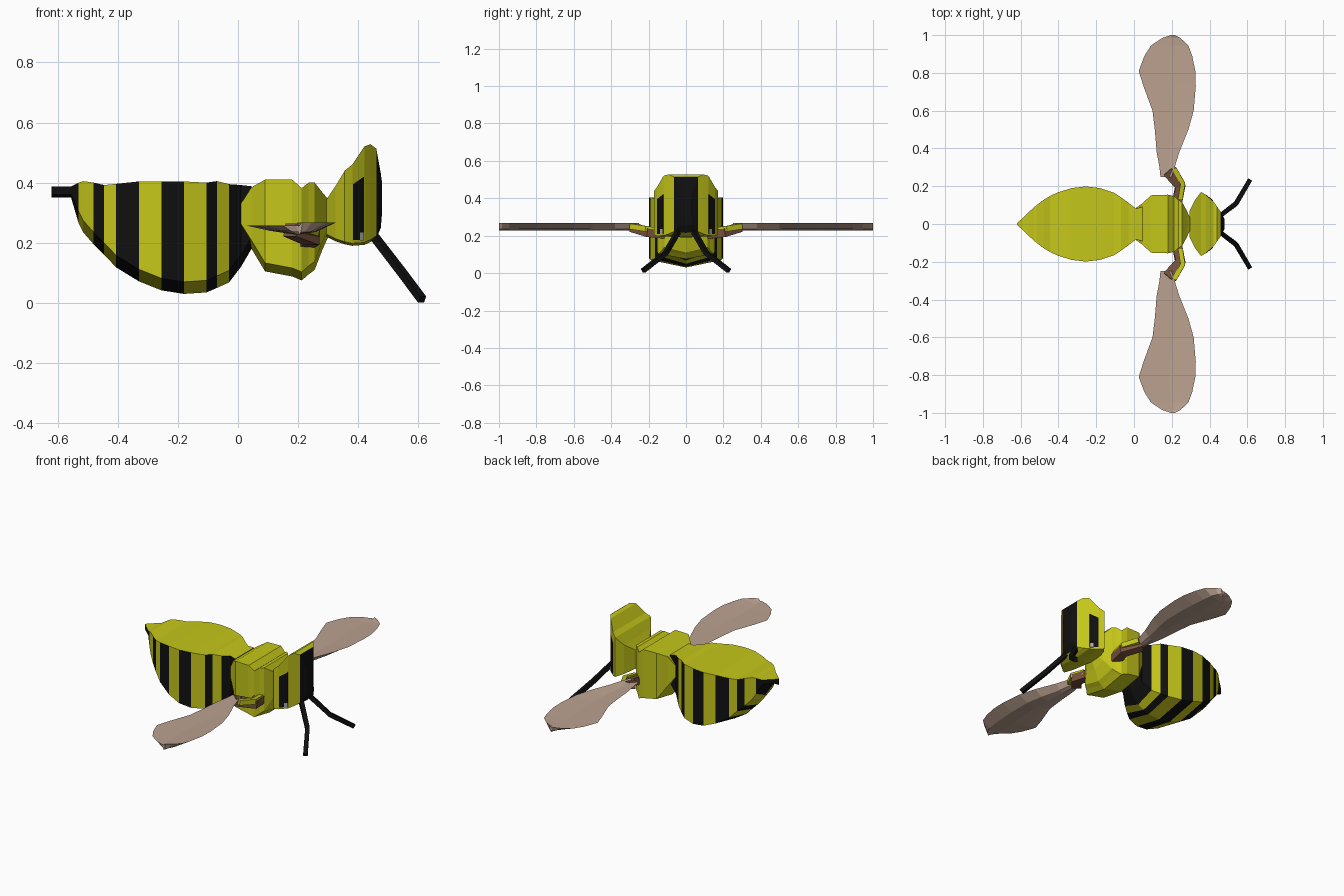
import bpy, bmesh
from mathutils import Vector


def material(name, rgb):
    m = bpy.data.materials.new(name)
    m.diffuse_color = (*rgb, 1)
    return m


YELLOW = material("yellow", (0.56, 0.57, 0.01))
BLACK = material("black", (0.005, 0.005, 0.005))
WING = material("wing_tan", (0.50, 0.36, 0.28))
BROWN = material("brown", (0.19, 0.085, 0.05))
GREY = material("grey", (0.4, 0.4, 0.4))


def loft(name, rings, mats, pick=lambda seg, side: 0):
    """Skin closed rings; pick(segment, side) gives the material slot."""
    bm = bmesh.new()
    vs = [[bm.verts.new(p) for p in r] for r in rings]
    n = len(rings[0])
    for i in range(len(vs) - 1):
        for j in range(n):
            k = (j + 1) % n
            f = bm.faces.new((vs[i][j], vs[i][k], vs[i + 1][k], vs[i + 1][j]))
            f.material_index = pick(i, j)
    bm.faces.new(vs[0]).material_index = pick(0, 1)
    bm.faces.new(vs[-1]).material_index = pick(len(vs) - 2, 1)
    bmesh.ops.recalc_face_normals(bm, faces=bm.faces)
    me = bpy.data.meshes.new(name)
    bm.to_mesh(me)
    bm.free()
    for m in mats:
        me.materials.append(m)
    ob = bpy.data.objects.new(name, me)
    bpy.context.collection.objects.link(ob)
    return ob


def body_rings(stations, keel):
    """Flat top, upright sides and a shallow V underside: (x, half width, top, bottom)."""
    rings = []
    for x, w, t, b in stations:
        v = b + min(keel, (t - b) * 0.3)
        rings.append([(x, -w, t), (x, w, t), (x, w, v), (x, 0, b), (x, -w, v)])
    return rings


def rod(name, path, width, height, mat):
    """Rectangular bar following a path that runs mostly sideways or forward."""
    pts = [Vector(p) for p in path]
    rings = []
    for i, p in enumerate(pts):
        d = (pts[min(i + 1, len(pts) - 1)] - pts[max(i - 1, 0)]).normalized()
        a = d.cross(Vector((0, 0, 1))).normalized()
        u = a.cross(d)
        a, u = a * width / 2, u * height / 2
        rings.append([p - a - u, p + a - u, p + a + u, p - a + u])
    return loft(name, rings, [mat])


# Striped abdomen with stinger; the top stays plain yellow
abdomen = [
    (-0.62, 0.003, 0.387, 0.35), (-0.555, 0.065, 0.387, 0.35), (-0.53, 0.088, 0.40, 0.265),
    (-0.515, 0.10, 0.405, 0.235), (-0.48, 0.127, 0.40, 0.195), (-0.445, 0.148, 0.392, 0.16),
    (-0.405, 0.167, 0.396, 0.118), (-0.33, 0.19, 0.404, 0.072), (-0.255, 0.199, 0.404, 0.042),
    (-0.18, 0.19, 0.404, 0.03), (-0.105, 0.165, 0.40, 0.035), (-0.07, 0.142, 0.405, 0.05),
    (-0.03, 0.113, 0.395, 0.068), (0.01, 0.082, 0.392, 0.12), (0.045, 0.09, 0.388, 0.18)]
stripes = "BBYYBYBYBYBYBB"
loft("abdomen", body_rings(abdomen, 0.04), [YELLOW, BLACK],
     lambda i, j: int(j != 0 and stripes[i] == "B"))

# Thorax
thorax = [
    (0.01, 0.085, 0.33, 0.235), (0.045, 0.11, 0.385, 0.18), (0.09, 0.152, 0.41, 0.105),
    (0.18, 0.155, 0.41, 0.088), (0.212, 0.148, 0.382, 0.075), (0.235, 0.128, 0.40, 0.095),
    (0.255, 0.115, 0.40, 0.11), (0.28, 0.07, 0.368, 0.175), (0.30, 0.025, 0.345, 0.22)]
loft("thorax", body_rings(thorax, 0.028), [YELLOW])

# Head, with the black face at its front end
head = [
    (0.295, 0.07, 0.345, 0.22), (0.325, 0.13, 0.39, 0.205), (0.355, 0.17, 0.44, 0.195),
    (0.38, 0.155, 0.46, 0.19), (0.42, 0.12, 0.52, 0.193), (0.44, 0.092, 0.528, 0.202),
    (0.46, 0.063, 0.513, 0.215), (0.475, 0.034, 0.43, 0.25), (0.479, 0.028, 0.40, 0.30)]
loft("head", body_rings(head, 0.008), [YELLOW, BLACK], lambda i, j: int(i >= 6))

wing = [
    (0.25, 0.14, 0.20), (0.30, 0.135, 0.215), (0.38, 0.12, 0.24), (0.50, 0.11, 0.288),
    (0.60, 0.098, 0.316), (0.73, 0.05, 0.327), (0.81, 0.025, 0.325), (0.89, 0.055, 0.308),
    (0.945, 0.09, 0.288), (0.985, 0.15, 0.245), (1.0, 0.195, 0.215)]

for s, side in ((-1, "right"), (1, "left")):
    # Wing: thin blade with a shallow groove above and a ridge below
    rings = []
    for y, a, b in wing:
        m = 0.6 * (a + b) / 2 + 0.4 * 0.2
        rings.append([(a, s * y, 0.258), (m, s * y, 0.256), (b, s * y, 0.268),
                      ((m + b) / 2, s * y, 0.236), (m, s * y, 0.228), ((m + a) / 2, s * y, 0.240)])
    loft(side + "_wing", rings, [WING])

    # Bent wing arm and its yellow outer strip
    rod(side + "_wing_arm", [(0.225, s * 0.10, 0.205), (0.245, s * 0.20, 0.215),
                             (0.175, s * 0.28, 0.243)], 0.055, 0.045, BROWN)
    rod(side + "_wing_arm_strip", [(0.245, s * 0.13, 0.225), (0.258, s * 0.215, 0.237),
                                   (0.212, s * 0.295, 0.25)], 0.025, 0.03, YELLOW)

    # Eye panel with a small grey glint, laid on the slanted cheek
    def panel(name, corners, lift, mat):
        outer = [(x, s * (0.155 - (x - 0.38) * 0.875 + lift), z) for x, z in corners]
        inner = [(x, y - s * 0.02, z) for x, y, z in outer]
        loft(name, [inner, outer], [mat])
    panel(side + "_eye", [(0.383, 0.21), (0.419, 0.21), (0.419, 0.42), (0.383, 0.395)], 0.003, BLACK)
    panel(side + "_eye_glint", [(0.405, 0.208), (0.419, 0.208), (0.419, 0.235), (0.405, 0.235)],
          0.005, GREY)

    # Antenna
    rod(side + "_antenna", [(0.45, s * 0.04, 0.225), (0.54, s * 0.108, 0.108),
                            (0.612, s * 0.23, 0.012)], 0.024, 0.024, BLACK)
